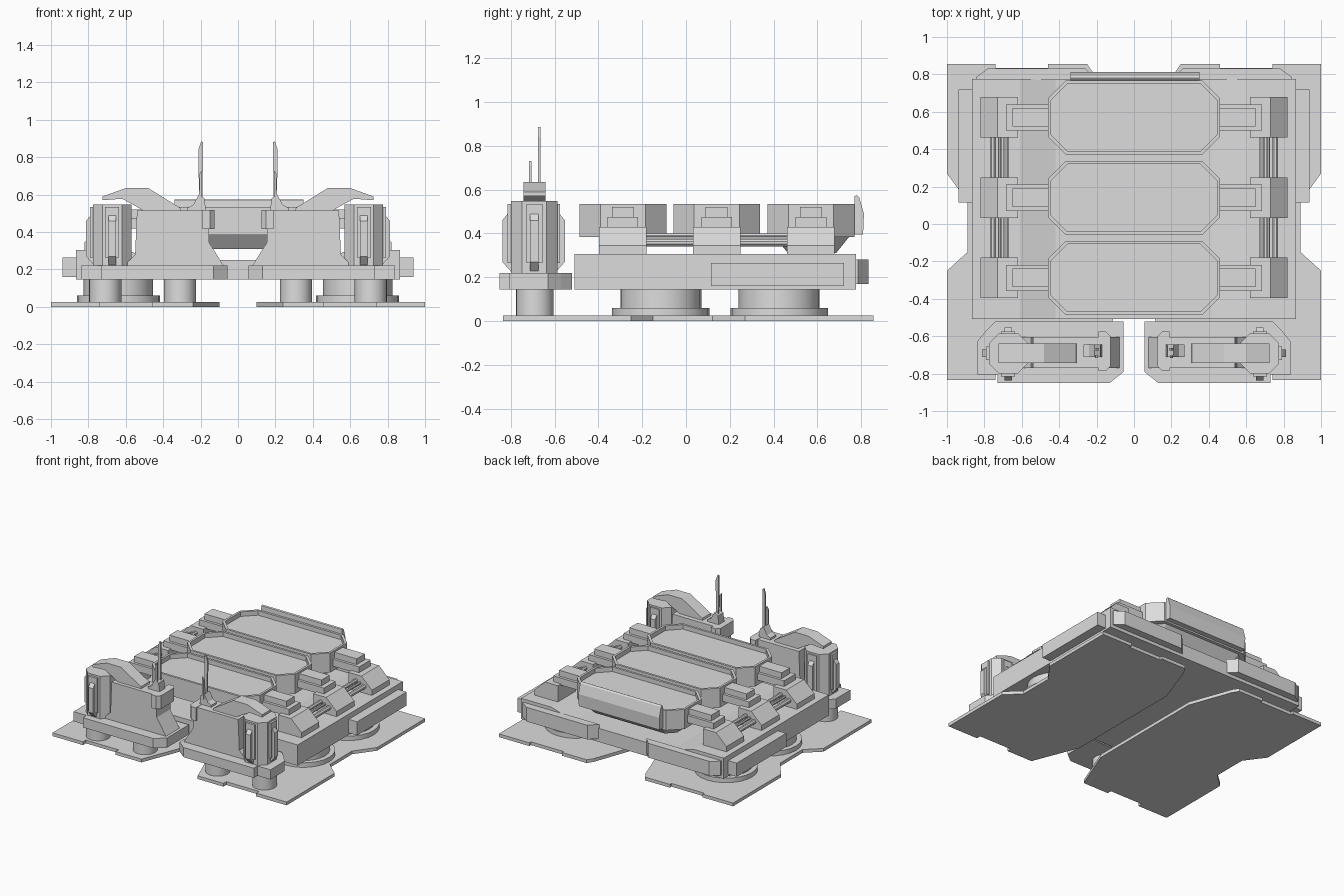
import bpy, bmesh, math

if "Cube" in bpy.data.objects:
    bpy.data.objects.remove(bpy.data.objects["Cube"])

grey = bpy.data.materials.new("plain_grey")
grey.use_nodes = True
COLOUR = (0.72, 0.72, 0.72, 1)
grey.diffuse_color = COLOUR
grey.node_tree.nodes["Principled BSDF"].inputs["Base Color"].default_value = COLOUR


def finish(name, bm, mirror):
    bmesh.ops.recalc_face_normals(bm, faces=bm.faces)
    mesh = bpy.data.meshes.new(name)
    bm.to_mesh(mesh)
    bm.free()
    mesh.materials.append(grey)
    obj = bpy.data.objects.new(name, mesh)
    bpy.context.collection.objects.link(obj)
    if mirror:
        obj.modifiers.new("Mirror", 'MIRROR').use_mirror_merge = False
    return obj


def loft(name, rings, mirror=False):
    """Skin a stack of equal-sized rings and close both ends."""
    bm = bmesh.new()
    rows = [[bm.verts.new(p) for p in ring] for ring in rings]
    count = len(rows[0])
    for low, high in zip(rows, rows[1:]):
        for i in range(count):
            j = (i + 1) % count
            bm.faces.new((low[i], low[j], high[j], high[i]))
    bm.faces.new(rows[0])
    bm.faces.new(rows[-1])
    return finish(name, bm, mirror)


def prism(name, outline, axis, start, end, mirror=True):
    """Extrude a 2D outline along an axis."""
    place = {'x': lambda p, t: (t, p[0], p[1]),
             'y': lambda p, t: (p[0], t, p[1]),
             'z': lambda p, t: (p[0], p[1], t)}[axis]
    return loft(name, [[place(p, t) for p in outline] for t in (start, end)], mirror)


def box(name, x, y, z):
    return prism(name, [(x[0], y[0]), (x[1], y[0]), (x[1], y[1]), (x[0], y[1])],
                 'z', z[0], z[1])


def octagon(cx, cy, hx, hy, cut, z):
    quarter = [(hx, hy - cut), (hx - cut, hy)]
    pts = quarter + [(-x, y) for x, y in reversed(quarter)]
    pts += [(-x, -y) for x, y in pts]
    return [(cx + x, cy + y, z) for x, y in pts]


def smooth(obj):
    bpy.ops.object.select_all(action='DESELECT')
    obj.select_set(True)
    bpy.context.view_layer.objects.active = obj
    bpy.ops.object.shade_smooth_by_angle(angle=math.radians(35))


def column(name, x, y, steps):
    """Round stepped column from (radius, z) pairs."""
    n = 24
    rings = [[(x + r * math.cos(k * math.tau / n), y + r * math.sin(k * math.tau / n), z)
              for k in range(n)] for r, z in steps]
    smooth(loft(name, rings, True))


# Ground plates and the columns standing on them
prism("ground_plate", [
    (1, -.835), (.74, -.835), (.74, -.80), (.46, -.80), (.46, -.835), (.24, -.835),
    (.10, -.48), (.10, .48), (.22, .81), (.25, .855), (.46, .855), (.46, .835),
    (.74, .835), (.74, .855), (1, .855), (1, .27), (.89, .12), (.89, -.15), (1, -.25)],
    'z', 0, .025)
for y in (-.115, .425):
    column("main_column", .64, y, [(.222, 0), (.222, .06), (.185, .06), (.185, .16)])
for x in (.31, .71):
    column("front_column", x, -.69, [(.086, 0), (.086, .16)])

# Deck with a shallow central valley
deck = [(.865, .145), (.865, .305), (.61, .305), (.42, .25)]
prism("deck", deck + [(-x, z) for x, z in reversed(deck)], 'y', -.508, .775, False)
box("side_box", (.86, .937), (.115, .72), (.16, .265))
prism("rear_bumper", [(.20, .77), (.26, .832), (.78, .832), (.845, .785), (.845, .77)],
      'z', .17, .28)

# Three open tanks with their side mounts
for y in (-.288, .14, .57):
    shape = [(0, .383), (0, .535), (.017, .535), (.017, .50)]
    loft("tank", [octagon(0, y, .46 - inset, .198 - inset, .095 - inset * .4, z)
                  for inset, z in shape])
    prism("mount_block", [(.62, .30), (.62, .43), (.73, .43), (.82, .345), (.82, .30)],
          'y', y - .108, y + .108)
    box("mount_step", (.45, .685), (y - .07, y + .07), (.42, .475))
    box("mount_arm", (.45, .65), (y - .05, y + .05), (.47, .52))
for x, z, r in ((.685, .385, .014), (.718, .375, .01), (.755, .357, .016)):
    rod = octagon(0, 0, r, r, r * .6, 0)
    prism("connecting_rod", [(x + p[0], z + p[1]) for p in rod], 'y', -.25, .55)

# Tapered keel and upright shield of the rear tank
loft("rear_keel", [octagon(0, .575, .42 - inset, .17 - inset, .085 - inset * .4, z)
                   for inset, z in ((.06, .31), (0, .385))])
prism("rear_shield", [(.76, .395), (.808, .395), (.812, .49), (.79, .565), (.78, .575), (.77, .57)],
      'x', -.34, .35, False)

# Twin front pods
prism("pod_base", [
    (.055, -.79), (.13, -.85), (.73, -.85), (.73, -.805), (.84, -.805), (.84, -.63),
    (.79, -.57), (.74, -.52), (.055, -.52)], 'z', .145, .22)
prism("pod_body", [
    (.07, .21), (.155, .345), (.155, .515), (.54, .515), (.55, .28), (.62, .21)],
    'y', -.77, -.605)
prism("pod_bracket", [
    (.125, -.76), (.15, -.785), (.19, -.785), (.19, -.575), (.15, -.575), (.125, -.60)],
    'z', .415, .517)
loft("pod_housing", [octagon(.672, -.692, .103, .106, .05, z) for z in (.21, .548)], True)

# Ribs and fins on the front, back and outer sides of each housing
box("housing_rib_cross", (.635, .71), (-.815, -.575), (.265, .535))
box("housing_rib_side", (.72, .79), (-.728, -.655), (.265, .535))
fin = [(.27, 0), (.46, 0), (.51, .04), (.225, .04)]
prism("housing_fin_front", [(-.838 + d, z) for z, d in fin], 'x', .652, .692)
prism("housing_fin_back", [(-.553 - d, z) for z, d in fin], 'x', .652, .692)
prism("housing_fin_side", [(.812 - d, z) for z, d in fin], 'y', -.712, -.672)

# Curved hoods over the housings
prism("pod_hood", [
    (.305, .51), (.31, .53), (.48, .635), (.60, .635), (.725, .59), (.725, .57),
    (.62, .578), (.54, .535), (.50, .51)], 'y', -.742, -.640)

# Masts on the pods
prism("mast_base", [(.17, .51), (.18, .58), (.21, .60), (.24, .545), (.27, .53), (.27, .51)],
      'y', -.712, -.645)
prism("tall_mast", [(.19, .56), (.187, .88), (.197, .885), (.212, .84), (.208, .56)],
      'y', -.676, -.664)
prism("short_mast", [(.192, .56), (.192, .73), (.206, .71), (.208, .56)],
      'y', -.716, -.704)
